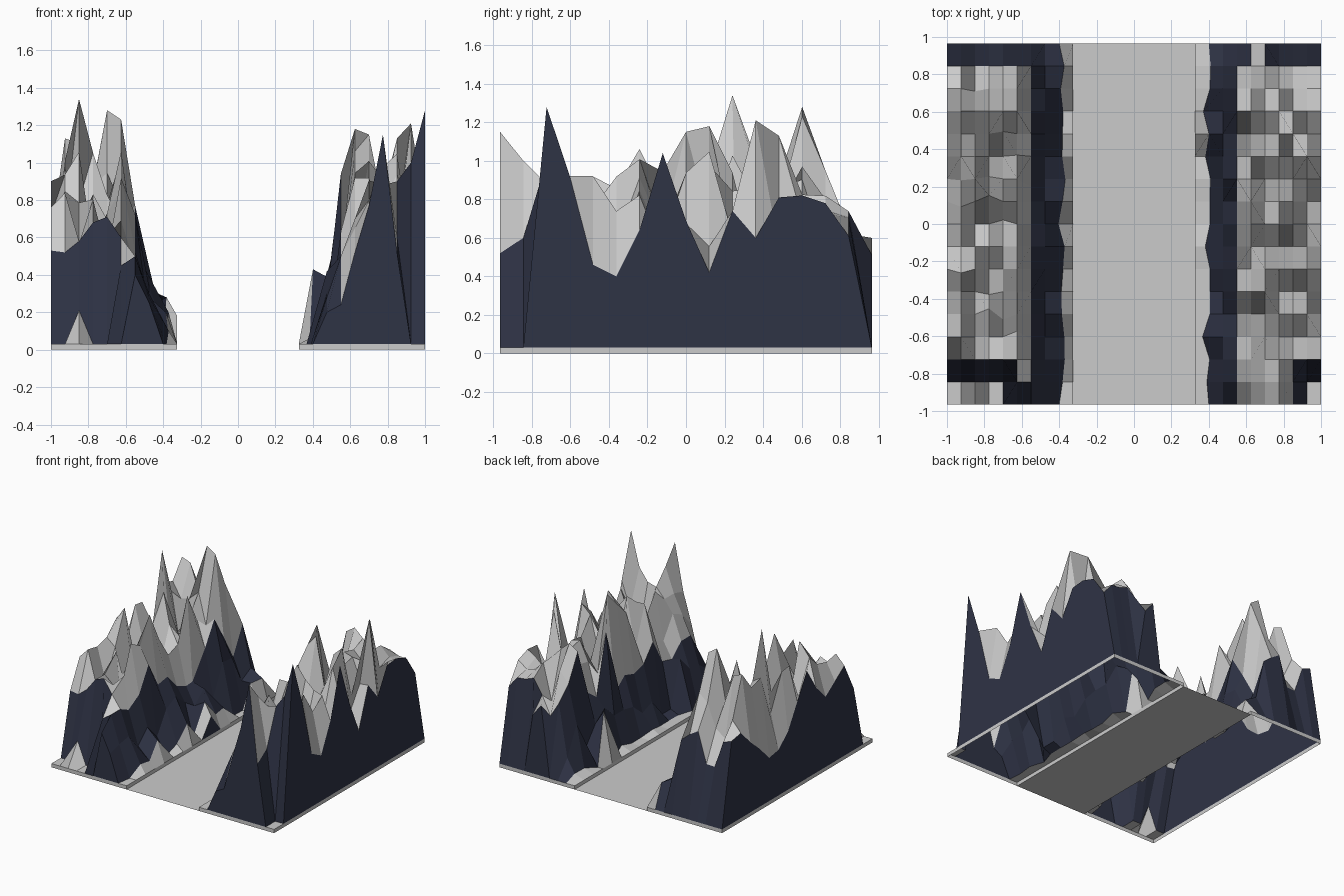
import bpy, bmesh, random

if "Cube" in bpy.data.objects:
    bpy.data.objects.remove(bpy.data.objects["Cube"])

DX, Y0, DY = 0.075, -0.965, 0.965 / 8
COLS, ROWS, BASE = 10, 17, 0.03

navy = bpy.data.materials.new("navy_rock")
navy.diffuse_color = (0.028, 0.033, 0.06, 1)
navy.use_nodes = True
navy.node_tree.nodes["Principled BSDF"].inputs["Base Color"].default_value = navy.diffuse_color
grey = bpy.data.materials.new("grey_rock")
grey.diffuse_color = (0.6, 0.6, 0.6, 1)
grey.use_nodes = True
grey.node_tree.nodes["Principled BSDF"].inputs["Base Color"].default_value = grey.diffuse_color

# Highest point of each row, front to back
ROW_MAX = [1.15, 1.05, 1.2, .95, .96, .92, 1.08, 1.04, 1.16,
           1.19, 1.25, 1.2, 1.13, 1.2, 1.0, .88, .6]


def mountain_range(name, side, col_max, edge, fronts, peaks, inner, seed):
    """Grid of peaks; column 0 is the outer edge, column 9 meets the road."""
    rnd = random.Random(seed)
    bm = bmesh.new()
    h = {}
    for j in range(ROWS):
        for i in range(COLS):
            z = min(col_max[i], ROW_MAX[j]) * rnd.uniform(.5, 1)
            if i == 0:
                z = edge[j]
            elif i == 6:
                z = rnd.uniform(.35, .75)
            elif i == 7:
                z = rnd.uniform(.15, .45)
            elif i == 8:
                z = rnd.choice(inner)
            elif i == 9 or j == ROWS - 1:
                z = BASE
            if j == ROWS - 1:
                z = BASE
            h[i, j] = z
    for j, row in enumerate(fronts):          # measured front rows
        for i, z in enumerate(row):
            h[i, j] = z
    h.update(peaks)                           # measured summits

    v = {}
    for (i, j), z in h.items():
        dx = dy = 0
        if side < 0 and 0 < i < 7 and 2 < j < 15 and rnd.random() < .25:
            dy = rnd.uniform(-.04, .04)
        if i == 8 and 0 < j < ROWS - 1:
            dx = rnd.uniform(-.01, .035)
        v[i, j] = bm.verts.new((side * (1 - DX * i - dx), Y0 + DY * j + dy, z))

    # Rock surface, dark on the feet and inner slope
    for j in range(ROWS - 1):
        for i in range(COLS - 1):
            keys = [(i, j), (i + 1, j), (i + 1, j + 1), (i, j + 1)]
            zs = [h[k] for k in keys]
            f = bm.faces.new([v[k] for k in (keys if side < 0 else keys[::-1])])
            foot = min(zs) < .04 and max(zs) > .22
            if i in (6, 7) or (foot and i < 8):
                f.material_index = 1

    # Dark outer walls down to the base, then a thin pale rim
    ring = ([(i, 0) for i in range(COLS)] +
            [(COLS - 1, j) for j in range(1, ROWS)] +
            [(i, ROWS - 1) for i in range(COLS - 2, -1, -1)] +
            [(0, j) for j in range(ROWS - 2, 0, -1)])
    mid, low = {}, {}
    for k in ring:
        x, y, z = v[k].co
        mid[k] = v[k] if z <= BASE + .001 else bm.verts.new((x, y, BASE))
        low[k] = bm.verts.new((x, y, 0))
    for a, b in zip(ring, ring[1:] + ring[:1]):
        for up, dn, mat in ((v, mid, 1), (mid, low, 0)):
            vs = list(dict.fromkeys([up[b], up[a], dn[a], dn[b]]))
            if len(vs) > 2:
                f = bm.faces.new(vs if side < 0 else vs[::-1])
                f.material_index = mat
    me = bpy.data.meshes.new(name)
    bm.to_mesh(me)
    bm.free()
    me.materials.append(grey)
    me.materials.append(navy)
    bpy.context.collection.objects.link(bpy.data.objects.new(name, me))


B = BASE
# Left range, flat apron at its front corner
mountain_range(
    "left_mountains", -1,
    [.95, 1.08, 1.12, 1.06, 1.12, 1.1, .77, .4, .2, B],
    [B, B, .53, .76, .68, .6, .72, .9, .7, .5, .4, .38, .5, .6, .72, .7, B],
    [[B, B, B, B, B, B, .4, .25, B, B],
     [B, B, .21, B, B, .45, .5, .28, B, B],
     [.53, .52, .58, .68, .71, .6, .5, .3, .1, B]],
    {(2, 10): 1.34, (4, 13): 1.28, (1, 13): 1.13, (5, 13): 1.23,
     (1, 8): .97, (5, 14): .95, (6, 12): .77, (8, 9): .28, (9, 9): .18},
    [B, B, .08, .14, .2], 4)

# Right range, steep wall at the front
mountain_range(
    "right_mountains", 1,
    [1.28, 1.08, 1.08, 1.08, 1.1, 1.08, .94, .45, .2, B],
    [B, B, 1.28, .92, .46, .40, .64, 1.04, .69, .42, .74, .60, .81,
     .82, .78, .61, B],
    [[B, B, .52, 1.15, .77, .52, .24, .2, B, B],
     [B, B, .6, 1.0, .8, .65, .5, .28, B, B],
     [1.28, 1.0, .9, .88, .8, .7, .5, .3, B, B]],
    {(5, 9): 1.18, (1, 11): 1.21, (4, 8): 1.15, (2, 12): 1.13,
     (6, 10): .94, (6, 13): .92, (8, 12): .43, (7, 4): .06, (7, 5): .06,
     (4, 16): .51, (5, 16): .6},
    [B, B, B, .06], 9)

# Flat valley floor between the ranges
bm = bmesh.new()
w = 1 - 9 * DX
bm.faces.new([bm.verts.new((x, y, 0)) for x, y in
              ((-w, Y0), (w, Y0), (w, -Y0), (-w, -Y0))])
me = bpy.data.meshes.new("valley_floor")
bm.to_mesh(me)
bm.free()
me.materials.append(grey)
bpy.context.collection.objects.link(bpy.data.objects.new("valley_floor", me))
